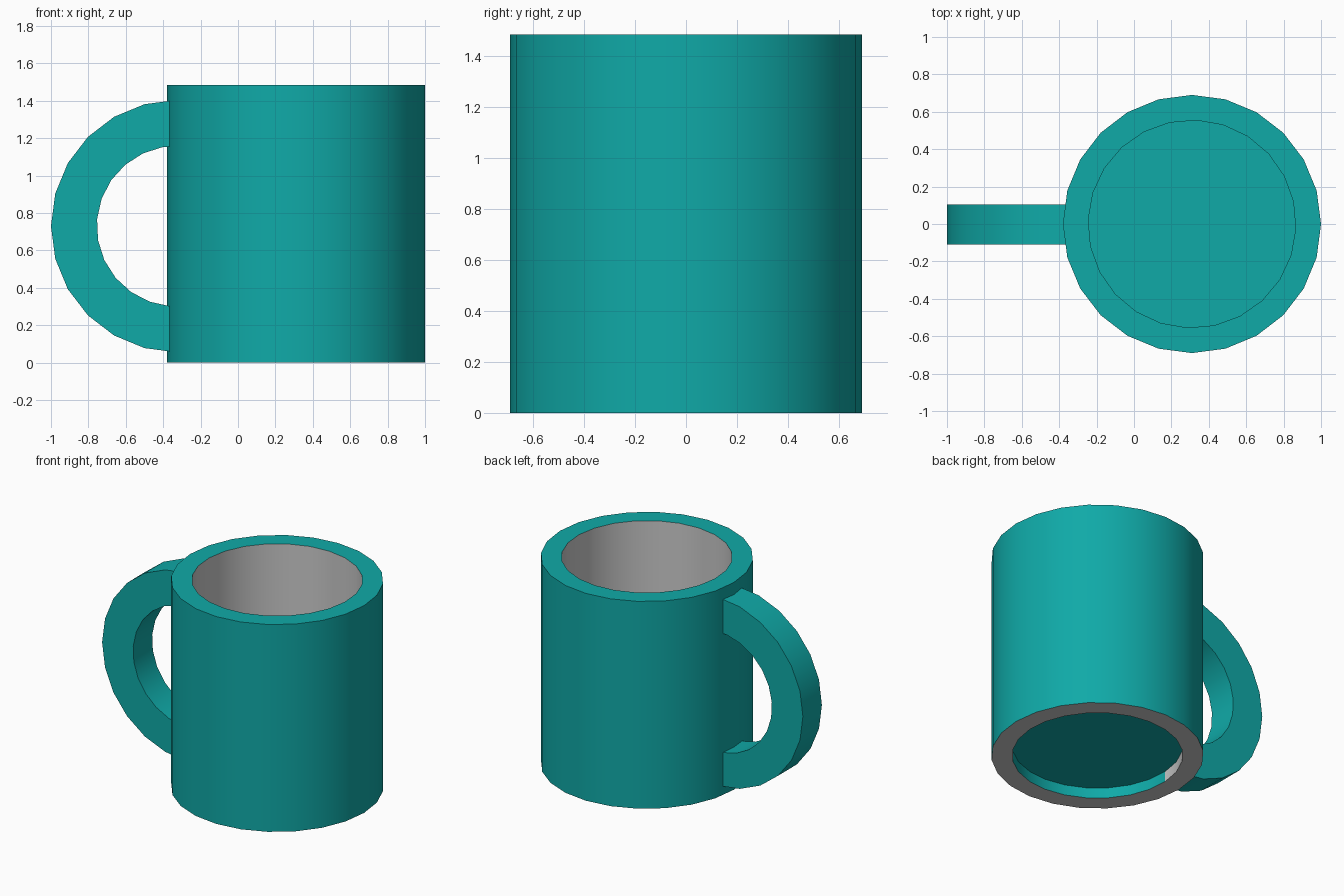
import bpy, bmesh, math

if "Cube" in bpy.data.objects:
    bpy.data.objects.remove(bpy.data.objects["Cube"])

SIDES = 24
CX, R_OUT, R_IN, HEIGHT = 0.31, 0.69, 0.555, 1.485

teal = bpy.data.materials.new("teal_glaze")
teal.diffuse_color = (0.005, 0.40, 0.39, 1)
teal.use_nodes = True
teal.node_tree.nodes["Principled BSDF"].inputs["Base Color"].default_value = teal.diffuse_color


def finish(bm, name):
    bmesh.ops.recalc_face_normals(bm, faces=bm.faces)
    mesh = bpy.data.meshes.new(name)
    bm.to_mesh(mesh)
    bm.free()
    mesh.materials.append(teal)
    mesh.materials.append(None)          # slot 1: plain grey
    obj = bpy.data.objects.new(name, mesh)
    bpy.context.collection.objects.link(obj)
    bpy.ops.object.select_all(action='DESELECT')
    obj.select_set(True)
    bpy.context.view_layer.objects.active = obj
    bpy.ops.object.shade_smooth_by_angle(angle=math.radians(30))
    return obj


# Mug body: rings from the recessed underside, round the outside, into the cup
bm = bmesh.new()
INNER_TURN = -2.5
profile = [(R_IN, 0.075, INNER_TURN), (R_IN, 0, INNER_TURN), (R_OUT, 0, 0),
           (R_OUT, HEIGHT, 0), (R_IN, HEIGHT, INNER_TURN), (R_IN, 0.095, INNER_TURN)]
rings = []
for r, z, turn in profile:
    angles = [math.radians(turn + 360 * i / SIDES) for i in range(SIDES)]
    rings.append([bm.verts.new((CX + r * math.cos(a), r * math.sin(a), z)) for a in angles])

for k in range(len(rings) - 1):
    low, high = rings[k], rings[k + 1]
    for i in range(SIDES):
        j = (i + 1) % SIDES
        face = bm.faces.new((low[i], low[j], high[j], high[i]))
        # grey foot ring, grey cup lining, half of the recess wall grey
        if k in (1, 4) or (k == 0 and i < SIDES // 2):
            face.material_index = 1
bm.faces.new(rings[0][::-1])
bm.faces.new(rings[-1])
finish(bm, "mug_body")

# Handle: half ring with its ends sunk in the wall
HX, HZ, H_OUT, H_IN = -0.325, 0.73, 0.675, 0.43


def arc(radius, degrees):
    return [(HX + radius * math.cos(math.radians(d)), HZ + radius * math.sin(math.radians(d)))
            for d in degrees]


outer = arc(H_OUT, range(90, 271, 15))
inner = [(HX, HZ + 0.427)] + arc(H_IN, range(100, 266, 15)) + [(HX, HZ - 0.427)]
bm = bmesh.new()
section = bm.faces.new([bm.verts.new((x, -0.11, z)) for x, z in outer + inner[::-1]])
extruded = bmesh.ops.extrude_face_region(bm, geom=[section])
moved = [v for v in extruded["geom"] if isinstance(v, bmesh.types.BMVert)]
bmesh.ops.translate(bm, verts=moved, vec=(0, 0.215, 0))
if not section.is_valid or len([f for f in bm.faces if len(f.verts) > 4]) < 2:
    bm.faces.new([v for v in bm.verts if abs(v.co.y + 0.11) < 1e-5])
finish(bm, "handle")
